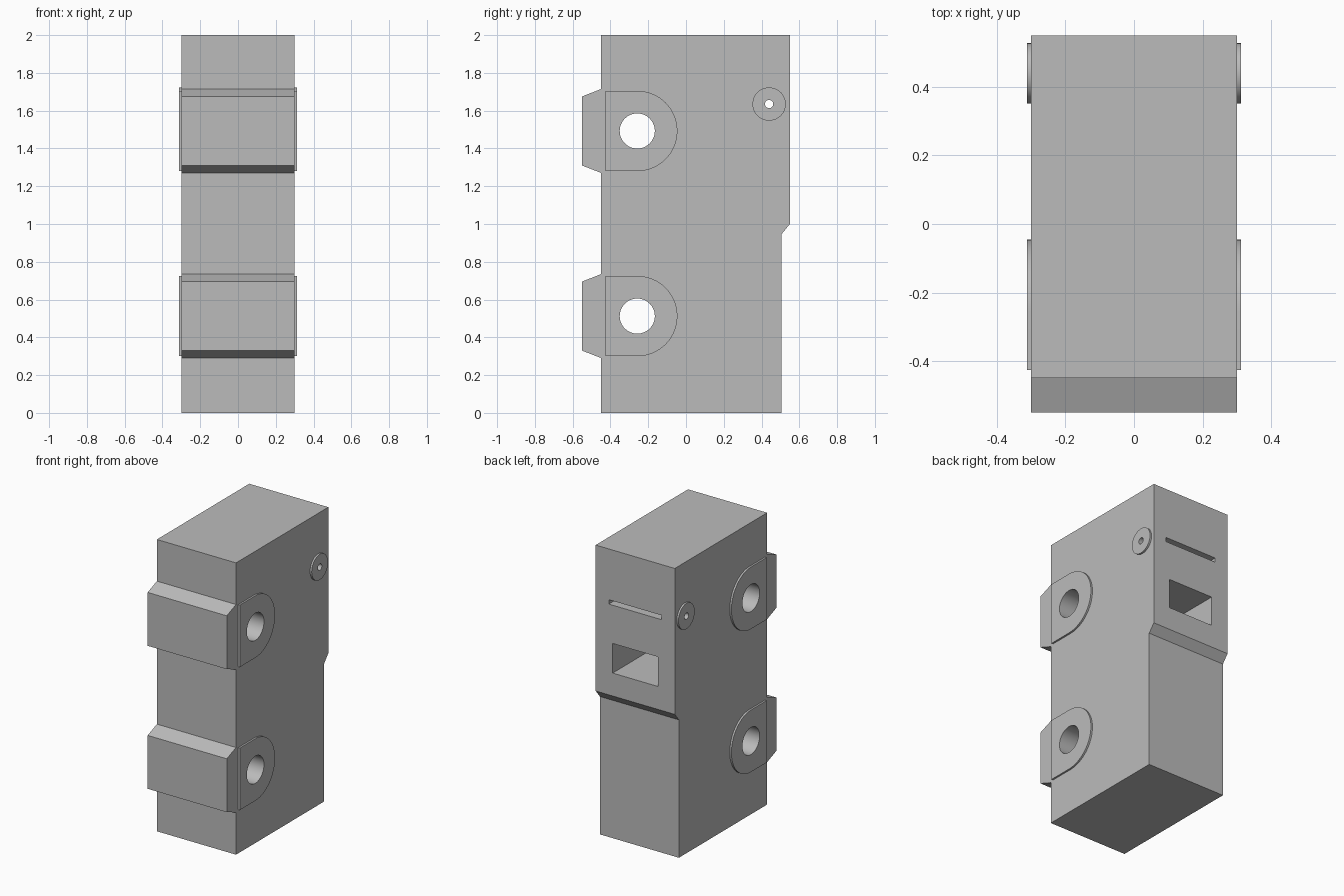
import bpy
import bmesh
import math

old = bpy.data.objects.get("Cube")
if old:
    bpy.data.objects.remove(old, do_unlink=True)

HALF = 0.30        # half width of the housing
PLATE = 0.0125     # thickness of the raised side plates
HOLE_Y, HOLE_R = -0.258, 0.093
HOLES = {"upper": 1.4925, "lower": 0.5125}
PIN_Y, PIN_Z = 0.44, 1.635

grey = bpy.data.materials.new("plain grey")
grey.use_nodes = True
grey.diffuse_color = (0.5, 0.5, 0.5, 1)
grey.node_tree.nodes["Principled BSDF"].inputs["Base Color"].default_value = (0.5, 0.5, 0.5, 1)


def prism(name, profile, x0, x1):
    """Extrude a side (y, z) profile across the width from x0 to x1."""
    bm = bmesh.new()
    face = bm.faces.new([bm.verts.new((x0, y, z)) for y, z in profile])
    new = bmesh.ops.extrude_face_region(bm, geom=[face])["geom"]
    verts = [v for v in new if isinstance(v, bmesh.types.BMVert)]
    bmesh.ops.translate(bm, verts=verts, vec=(x1 - x0, 0, 0))
    bmesh.ops.recalc_face_normals(bm, faces=bm.faces)
    mesh = bpy.data.meshes.new(name)
    bm.to_mesh(mesh)
    bm.free()
    mesh.materials.append(grey)
    obj = bpy.data.objects.new(name, mesh)
    bpy.context.collection.objects.link(obj)
    return obj


def arc(y, z, r, start, end, steps):
    angles = [math.radians(start + (end - start) * i / steps) for i in range(steps + 1)]
    return [(y + r * math.cos(a), z + r * math.sin(a)) for a in angles]


def circle(y, z, r, steps=48):
    return arc(y, z, r, 0, 360, steps)[:-1]


def rect(y0, y1, z0, z1):
    return [(y0, z0), (y1, z0), (y1, z1), (y0, z1)]


def cut(obj, profile, half=0.5):
    """Cut a profile through the object, then discard the cutter."""
    cutter = prism("cutter", profile, -half, half)
    cutter.hide_render = True
    mod = obj.modifiers.new("cut", "BOOLEAN")
    mod.operation = "DIFFERENCE"
    mod.solver = "EXACT"
    mod.object = cutter
    bpy.context.view_layer.objects.active = obj
    bpy.ops.object.modifier_apply(modifier=mod.name)
    bpy.data.objects.remove(cutter, do_unlink=True)


# Main housing with its stepped back
housing = prism("housing", [(-0.45, 0), (0.505, 0), (0.505, 0.945),
                            (0.55, 1.0), (0.55, 2), (-0.45, 2)], -HALF, HALF)
parts = [housing]

# Window and narrow slot in the back
cut(housing, rect(0.05, 0.7, 1.157, 1.36), 0.171)
cut(housing, rect(0.35, 0.7, 1.622, 1.652), 0.2)
cut(housing, circle(PIN_Y, PIN_Z, 0.022, 24))

# Front blocks, cross holes and D-shaped side plates
for level, z in HOLES.items():
    hole = circle(HOLE_Y, z, HOLE_R)
    cut(housing, hole)
    parts.append(prism(level + "_front_block",
                       [(-0.45, z - 0.222), (-0.45, z + 0.222),
                        (-0.55, z + 0.183), (-0.55, z - 0.183)], -HALF, HALF))
    outline = arc(HOLE_Y, z, 0.2125, -90, 90, 32)
    outline += [(-0.427, z + 0.2125), (-0.427, z - 0.2125)]
    for side, s in (("left", 1), ("right", -1)):
        plate = prism(f"{level}_{side}_plate", outline, s * HALF, s * (HALF + PLATE))
        cut(plate, hole)
        parts.append(plate)

# Pin washers near the back
for side, s in (("left", 1), ("right", -1)):
    washer = prism(side + "_pin_washer", circle(PIN_Y, PIN_Z, 0.088),
                   s * HALF, s * (HALF + PLATE))
    cut(washer, circle(PIN_Y, PIN_Z, 0.022, 24))
    parts.append(washer)

# Smooth the round walls and keep the edges sharp
bpy.ops.object.select_all(action="DESELECT")
for obj in parts:
    obj.select_set(True)
bpy.context.view_layer.objects.active = housing
bpy.ops.object.shade_smooth_by_angle(angle=math.radians(30))
